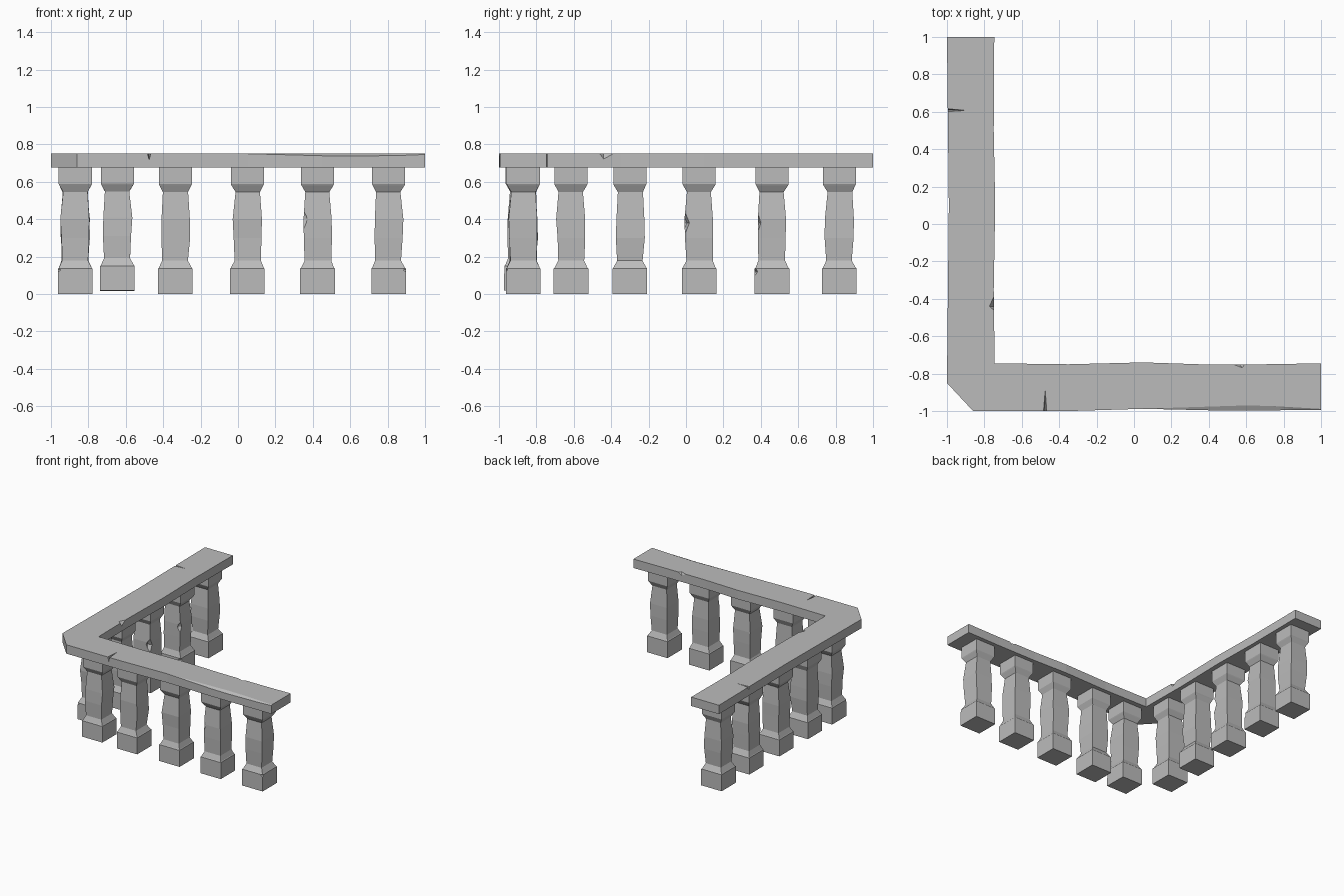
import bpy, bmesh, random
from math import radians
from mathutils import Matrix, Vector

random.seed(4)
if "Cube" in bpy.data.objects:
    bpy.data.objects.remove(bpy.data.objects["Cube"])

stone = bpy.data.materials.new("grey stone")
stone.use_nodes = True
grey = (0.5, 0.5, 0.5, 1)
stone.diffuse_color = grey
stone.node_tree.nodes["Principled BSDF"].inputs["Base Color"].default_value = grey


def finish(bm, name):
    bmesh.ops.recalc_face_normals(bm, faces=bm.faces)
    mesh = bpy.data.meshes.new(name)
    bm.to_mesh(mesh)
    bm.free()
    mesh.materials.append(stone)
    obj = bpy.data.objects.new(name, mesh)
    bpy.context.collection.objects.link(obj)
    return obj


def hull(points, name):
    bm = bmesh.new()
    for p in points:
        bm.verts.new(p)
    bmesh.ops.convex_hull(bm, input=bm.verts)
    return finish(bm, name)


def carve(obj, points):
    """Chip a convex piece out of a part, then discard the cutter."""
    cutter = hull(points, "chip_cutter")
    mod = obj.modifiers.new("chip", "BOOLEAN")
    mod.operation, mod.solver, mod.object = "DIFFERENCE", "EXACT", cutter
    graph = bpy.context.evaluated_depsgraph_get()
    carved = bpy.data.meshes.new_from_object(obj.evaluated_get(graph))
    obj.modifiers.clear()
    obj.data = carved
    bpy.data.objects.remove(cutter)


# Balusters: square rings of (height, half width), slightly uneven
PROFILE = [(0, .0925), (.135, .0925), (.14, .088), (.178, .07), (.3, .0755),
           (.4, .0765), (.545, .066), (.58, .085), (.587, .0885), (.68, .0885)]


def baluster(name, x, y, lift=0, tilt=0):
    bm = bmesh.new()
    rings = []
    for z, r in PROFILE:
        shaft = .15 < z < .56
        dx, dy = (random.uniform(-.003, .003) if shaft else 0 for _ in "xy")
        wob = random.uniform(-.002, .002) if shaft else 0
        z += lift * (1 - z / .68)
        rings.append([bm.verts.new((sx * (r + wob) + dx, sy * (r + wob) + dy, z))
                      for sx, sy in ((-1, -1), (1, -1), (1, 1), (-1, 1))])
    for low, high in zip(rings, rings[1:]):
        for i in range(4):
            j = (i + 1) % 4
            bm.faces.new((low[i], low[j], high[j], high[i]))
    bm.faces.new(rings[0])
    bm.faces.new(rings[-1])
    place = Matrix.Translation((x, y, 0)) @ Matrix.Rotation(radians(tilt), 4, "X")
    bm.transform(place)
    return finish(bm, name)


def chip_corner(obj, x, y, sx, sy, z, height, r, depth):
    """Knock a faceted flake off one vertical corner of a baluster."""
    out = r + .03
    pts = [(x + sx * (r - depth), y + sy * (r - depth / 3), z)]
    for dz, d in ((-height, 0), (height, 0), (0, depth)):
        pts += [(x + sx * out, y + sy * (r - d), z + dz),
                (x + sx * (r - d), y + sy * out, z + dz)]
    carve(obj, pts)


front = []
for i, x in enumerate((-.645, -.335, .05, .425, .805)):
    first = i == 0
    front.append(baluster(f"front_baluster_{i + 1}", x, -.88 if first else -.87,
                          .017 if first else 0, -.4 if first else 0))
side = [baluster(f"side_baluster_{i + 1}", -.87, y)
        for i, y in enumerate((-.615, -.3, .07, .46, .82))]

# Chipped corners on shafts and plinths
chip_corner(front[3], .425, -.87, -1, -1, .4, .12, .076, .02)
chip_corner(front[4], .805, -.87, 1, -1, .13, .03, .0925, .015)
chip_corner(side[2], -.87, .07, 1, -1, .38, .09, .076, .035)
chip_corner(side[3], -.87, .46, 1, -1, .38, .08, .076, .025)
chip_corner(side[3], -.87, .46, 1, -1, .12, .04, .0925, .025)
chip_corner(side[0], -.87, -.615, -1, -1, .13, .03, .0925, .015)

# Handrail: L-shaped outline with a cut corner and gently wavy edges
OUTLINE = [(-.86, -1), (-.35, -1), (.05, -.988), (.45, -.997), (1, -.995),
           (1, -.745), (.7, -.75), (.35, -.75), (.05, -.74), (-.35, -.75),
           (-.745, -.745), (-.75, -.35), (-.742, .1), (-.75, .5), (-.747, 1),
           (-1, 1), (-.99, .1), (-1, -.85)]
bm = bmesh.new()
base = bm.faces.new([bm.verts.new((x, y, .677)) for x, y in OUTLINE])
top = bmesh.ops.extrude_face_region(bm, geom=[base])
for v in top["geom"]:
    if isinstance(v, bmesh.types.BMVert):
        v.co.z = .75
rail = finish(bm, "handrail")

# Worn front edge, cracks and chips in the handrail
carve(rail, [(0, -1.02, .752), (0, -.985, .752), (.6, -1.02, .725), (.6, -.95, .76),
             (1.02, -1.02, .73), (1.02, -.982, .755), (1.02, -1.02, .77), (.6, -1.02, .77)])
carve(rail, [(-.49, -1.02, .77), (-.46, -1.02, .77), (-.475, -1.02, .71),
             (-.475, -.88, .752), (-.475, -.88, .77)])
carve(rail, [(-1.02, .595, .77), (-1.02, .622, .77), (-1.02, .61, .71),
             (-.89, .607, .752), (-.89, .607, .77)])
carve(rail, [(-.72, -.29, .77), (-.72, -.5, .77), (-.775, -.44, .752),
             (-.775, -.44, .77), (-.735, -.44, .705)])
carve(rail, [(.42, -.72, .77), (.64, -.72, .77), (.58, -.77, .752),
             (.58, -.77, .77), (.55, -.735, .71)])
